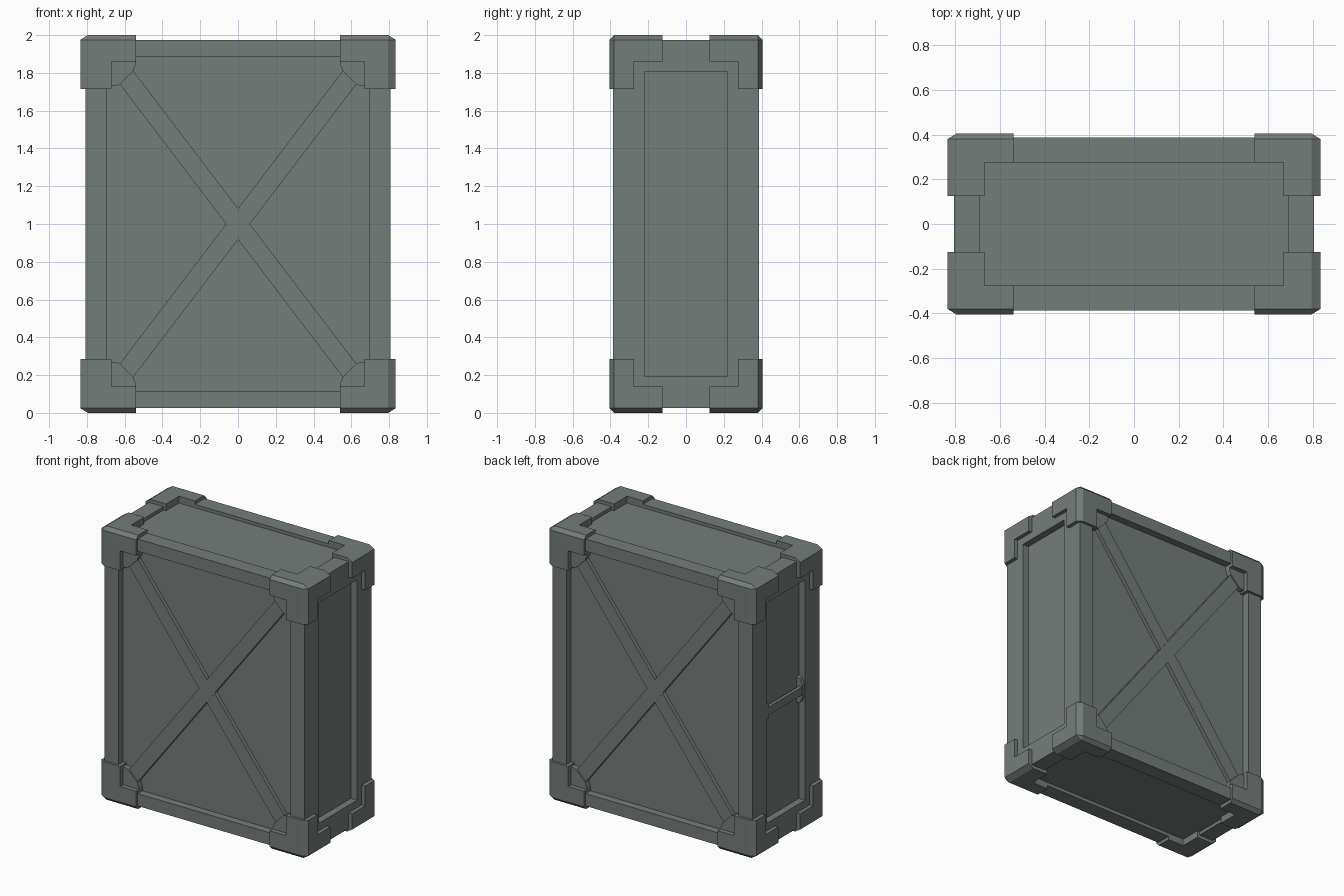
import bpy, bmesh, math
from mathutils import Matrix, Vector

if "Cube" in bpy.data.objects:
    bpy.data.objects.remove(bpy.data.objects["Cube"])

paint = bpy.data.materials.new("grey_green_metal")
paint.diffuse_color = (0.175, 0.205, 0.195, 1)
paint.use_nodes = True
paint.node_tree.nodes["Principled BSDF"].inputs["Base Color"].default_value = paint.diffuse_color


def finish(bm, name, loc=(0, 0, 0)):
    bmesh.ops.recalc_face_normals(bm, faces=bm.faces[:])
    me = bpy.data.meshes.new(name)
    bm.to_mesh(me)
    bm.free()
    me.materials.append(paint)
    ob = bpy.data.objects.new(name, me)
    ob.location = loc
    bpy.context.collection.objects.link(ob)
    return ob


def half_box(bm, h):
    r = bmesh.ops.create_cube(bm, size=2)
    for v in r["verts"]:
        v.co = Vector([c * s for c, s in zip(v.co, h)])


def prism(name, pts, y0, y1, turn):
    """Extrude an x-z outline between two y values, then turn about z."""
    bm = bmesh.new()
    f = bm.faces.new([bm.verts.new((x, y0, z)) for x, z in pts])
    r = bmesh.ops.extrude_face_region(bm, geom=[f])
    for v in r["geom"]:
        if isinstance(v, bmesh.types.BMVert):
            v.co.y = y1
    bm.transform(Matrix.Rotation(turn, 4, 'Z'))
    return finish(bm, name, (0, 0, 1))


# crate body with a recessed panel in each side
H = (0.807, 0.387, 0.975)
PANEL = {0: ((0, 0.22, 0.805), 0.05),
         1: ((0.695, 0, 0.885), 0.055),
         2: ((0.69, 0.275, 0), 0.025)}
bm = bmesh.new()
half_box(bm, H)
bm.normal_update()
for f in bm.faces[:]:
    axis = max(range(3), key=lambda i: abs(f.normal[i]))
    n = f.normal.copy()
    half, depth = PANEL[axis]
    bmesh.ops.inset_individual(bm, faces=[f], thickness=0.01)
    for v in f.verts:
        for i in range(3):
            if i != axis:
                v.co[i] = math.copysign(half[i], v.co[i])
    g = bmesh.ops.extrude_discrete_faces(bm, faces=[f])["faces"][0]
    for v in g.verts:
        v.co -= n * depth
finish(bm, "crate_body", (0, 0, 1))

# corner guards: a corner block and three arms cut from a chamfered box
O = (0.835, 0.405, 1.0)
INNER = (0.67, 0.275, 0.86)
ARM = (0.54, 0.125, 0.715)


def clipped(lo, hi):
    bm = bmesh.new()
    half_box(bm, O)
    bmesh.ops.bevel(bm, geom=bm.edges[:], offset=0.025, segments=1, affect='EDGES')
    for v in bm.verts:
        if abs(v.co.x) < O[0] - 0.005:
            v.co.x = math.copysign(O[0] - 0.04, v.co.x)
    for i in range(3):
        for lim, sign in ((lo[i], -1), (hi[i], 1)):
            if lim is None:
                continue
            no, co = Vector((0, 0, 0)), Vector((0, 0, 0))
            no[i], co[i] = sign, lim
            bmesh.ops.bisect_plane(bm, geom=bm.verts[:] + bm.edges[:] + bm.faces[:],
                                   plane_co=co, plane_no=no, clear_outer=True)
            edges = [e for e in bm.edges if e.is_boundary]
            if edges:
                bmesh.ops.contextual_create(bm, geom=edges)
    me = bpy.data.meshes.new("piece")
    bm.to_mesh(me)
    bm.free()
    return me


pieces = [clipped(INNER, (None,) * 3)]
for a in range(3):
    lo = [ARM[i] if i == a else INNER[i] for i in range(3)]
    hi = [INNER[i] if i == a else None for i in range(3)]
    pieces.append(clipped(lo, hi))

for sx in (-1, 1):
    for sy in (-1, 1):
        for sz in (-1, 1):
            bm = bmesh.new()
            for me in pieces:
                bm.from_mesh(me)
            bmesh.ops.remove_doubles(bm, verts=bm.verts[:], dist=0.0005)
            seen = {}
            for f in bm.faces:
                key = tuple(round(c, 3) for c in f.calc_center_median())
                seen.setdefault(key, []).append(f)
            dup = [f for fs in seen.values() if len(fs) > 1 for f in fs]
            if dup:
                bmesh.ops.delete(bm, geom=dup, context='FACES_ONLY')
            bmesh.ops.dissolve_limit(bm, angle_limit=0.01, verts=bm.verts[:], edges=bm.edges[:])
            bm.transform(Matrix.Diagonal((sx, sy, sz, 1)))
            finish(bm, "corner_guard", (0, 0, 1))
for me in pieces:
    bpy.data.meshes.remove(me)

# crossed braces and corner gussets, front and back
floor_y = -0.332
d = Vector((1.18, 1.55)).normalized()
for side, turn in (("front", 0), ("back", math.pi)):
    for s, thick in ((1, 0.03), (-1, 0.028)):
        u = Vector((d.x * s, d.y))
        w = Vector((-u.y, u.x)) * 0.05
        pts = [u * 1.0 + w, u * 1.0 - w, u * -1.0 - w, u * -1.0 + w]
        prism(side + "_brace", pts, floor_y + 0.005, floor_y - thick, turn)
    for sx in (-1, 1):
        for sz in (-1, 1):
            pts = [(0.70, 0.89), (0.54, 0.89), (0.54, 0.85), (0.555, 0.81),
                   (0.625, 0.74), (0.65, 0.73), (0.70, 0.73)]
            prism(side + "_gusset", [(x * sx, z * sz) for x, z in pts],
                  floor_y + 0.005, floor_y - 0.04, turn)

# grab handle in the left panel
left = -math.pi / 2
for s in (-1, 1):
    bm = bmesh.new()
    pts = [(-0.75, -0.10), (-0.785, -0.085), (-0.803, -0.05),
           (-0.803, 0.05), (-0.785, 0.085), (-0.75, 0.10)]
    f = bm.faces.new([bm.verts.new((x, s * 0.221, z)) for x, z in pts])
    r = bmesh.ops.extrude_face_region(bm, geom=[f])
    for v in r["geom"]:
        if isinstance(v, bmesh.types.BMVert):
            v.co.y = s * 0.195
    finish(bm, "handle_mount", (0, 0, 1))
bm = bmesh.new()
half_box(bm, (0.012, 0.2, 0.03))
finish(bm, "handle_bar", (-0.788, 0, 1))
